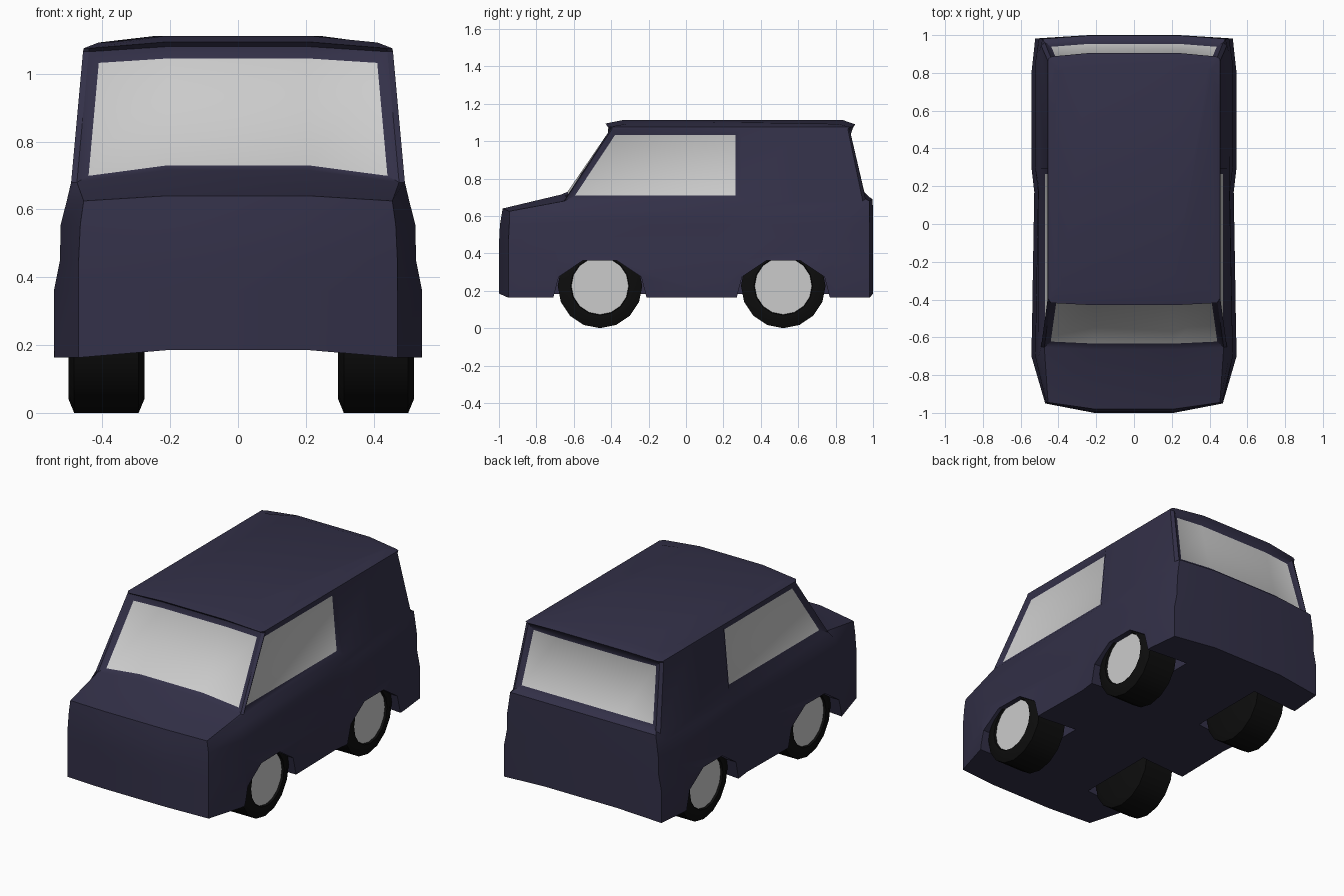
import bpy, bmesh, math

if "Cube" in bpy.data.objects:
    bpy.data.objects.remove(bpy.data.objects["Cube"])


def material(name, color):
    m = bpy.data.materials.new(name)
    m.diffuse_color = (*color, 1)
    m.use_nodes = True
    m.node_tree.nodes["Principled BSDF"].inputs["Base Color"].default_value = m.diffuse_color
    return m


PAINT = material("navy_paint", (0.033, 0.03, 0.065))
GLASS = material("pale_glass", (0.8, 0.8, 0.8))
RUBBER = material("black_rubber", (0.004, 0.004, 0.004))


def make_object(name, bm, mats=()):
    bmesh.ops.recalc_face_normals(bm, faces=bm.faces)
    me = bpy.data.meshes.new(name)
    bm.to_mesh(me)
    bm.free()
    for m in mats:
        me.materials.append(m)
    ob = bpy.data.objects.new(name, me)
    bpy.context.collection.objects.link(ob)
    return ob


def activate(ob):
    bpy.ops.object.select_all(action='DESELECT')
    ob.select_set(True)
    bpy.context.view_layer.objects.active = ob


def smooth(ob, angle):
    activate(ob)
    bpy.ops.object.shade_smooth_by_angle(angle=math.radians(angle))


# Body levels, bottom to roof: front y, corner x, side start y, half width,
# front z, side z, rear z, waist y, rear quarter y, side end y, rear y
LEVELS = [
    (-1.00, .470, -.70, .543, .185, .163, .185, .17, .30, .80, 1.000),
    (-1.00, .470, -.70, .543, .360, .360, .360, .17, .30, .80, 1.000),
    (-1.00, .470, -.70, .525, .450, .450, .450, .17, .30, .82, 1.000),
    (-.995, .465, -.70, .523, .550, .555, .560, .17, .30, .85, 1.000),
    (-.980, .455, -.70, .505, .640, .625, .690, .20, .40, .90, .998),
    (-.665, .475, -.65, .492, .715, .680, .702, .295, .6, .945, .978),
    (-.415, .440, -.395, .457, 1.080, 1.065, 1.07, .295, .6, .865, .892),
    (-.430, .440, -.395, .455, 1.094, 1.075, 1.09, .295, .6, .875, .905),
    (-.340, .385, -.320, .412, 1.112, 1.092, 1.112, .295, .6, .815, .840),
]


def level_points(row):
    yf, xc, ys, hw, zf, zs, zr, yw, yq, ye, yr = row
    low = zf < .6
    half = [(.21, yf, zf),
            (xc, yf + (.05 if low else .035 if zf < .7 else .012), zs),
            (hw, ys, zs), (hw - (.015 if low else 0), yw, zs), (hw, yq, zs),
            (hw, ye, zs),
            (hw - .02, yr - .018, zs if zf > 1 or zf < .6 else zr - .01),
            (.24, yr, zr)]
    return half + [(-x, y, z) for x, y, z in reversed(half)]


# Van body, lofted through the levels
bm = bmesh.new()
rings = [[bm.verts.new(p) for p in level_points(r)] for r in LEVELS]
band = {}
for i in range(len(rings) - 1):
    a, b = rings[i], rings[i + 1]
    for j in range(16):
        k = (j + 1) % 16
        band[i, j] = bm.faces.new((a[j], a[k], b[k], b[j]))
for r in (rings[0], rings[-1]):
    bm.faces.new((r[0], r[7], r[8], r[15]))
    bm.faces.new(r[0:8])
    bm.faces.new(r[8:16])
bmesh.ops.recalc_face_normals(bm, faces=bm.faces)

# Recessed windscreen, rear window and side windows
for cols in ((14, 15, 0), (6, 7, 8), (2,), (12,)):
    panes = [band[5, j] for j in cols]
    bmesh.ops.inset_region(bm, faces=panes, thickness=.03, depth=-.018,
                           use_even_offset=True, use_boundary=True)
    for f in panes:
        f.material_index = 1
body = make_object("van_body", bm, (PAINT, GLASS))

# Wheel arches cut out of the body
ARCH = [(-.262, .05), (-.25, .16), (-.22, .275), (-.09, .362),
        (.09, .362), (.22, .275), (.25, .16), (.262, .05)]
WHEEL_Y = (-.46, .52)
for y in WHEEL_Y:
    for side in (-1, 1):
        bm = bmesh.new()
        face = bm.faces.new([bm.verts.new((side * .25, y + v, z)) for v, z in ARCH])
        out = bmesh.ops.extrude_face_region(bm, geom=[face])
        moved = [g for g in out['geom'] if isinstance(g, bmesh.types.BMVert)]
        bmesh.ops.translate(bm, verts=moved, vec=(side * .5, 0, 0))
        cutter = make_object("arch_cutter", bm, (PAINT,))
        cutter.hide_render = True
        mod = body.modifiers.new("arch", 'BOOLEAN')
        mod.operation, mod.solver, mod.object = 'DIFFERENCE', 'EXACT', cutter
        activate(body)
        bpy.ops.object.modifier_apply(modifier=mod.name)
        bpy.data.objects.remove(cutter)
smooth(body, 40)


def lathe(name, profile, place, side, mat=()):
    """Spin (x, radius) points round the axle."""
    bm = bmesh.new()
    vs = [bm.verts.new((side * x, 0, r)) for x, r in profile]
    es = [bm.edges.new(p) for p in zip(vs, vs[1:])]
    bmesh.ops.spin(bm, geom=vs + es, cent=(0, 0, 0), axis=(1, 0, 0),
                   angle=math.tau, steps=16, use_duplicate=False)
    bmesh.ops.remove_doubles(bm, verts=bm.verts, dist=1e-4)
    ob = make_object(name, bm, mat)
    ob.location = place
    smooth(ob, 40)


# Tyres with recessed hubs
TYRE = [(-.112, 0), (-.112, .185), (-.095, .226), (.095, .226),
        (.112, .185), (.112, .157), (.095, .152), (.095, 0)]
HUB = [(.06, 0), (.06, .153), (.1, .153), (.1, 0)]
for end, y in zip(("front", "rear"), WHEEL_Y):
    for label, side, x in (("left", -1, -.388), ("right", 1, .407)):
        lathe(f"{end}_{label}_tyre", TYRE, (x, y, .226), side, (RUBBER,))
        lathe(f"{end}_{label}_hub", HUB, (x, y, .226), side)
